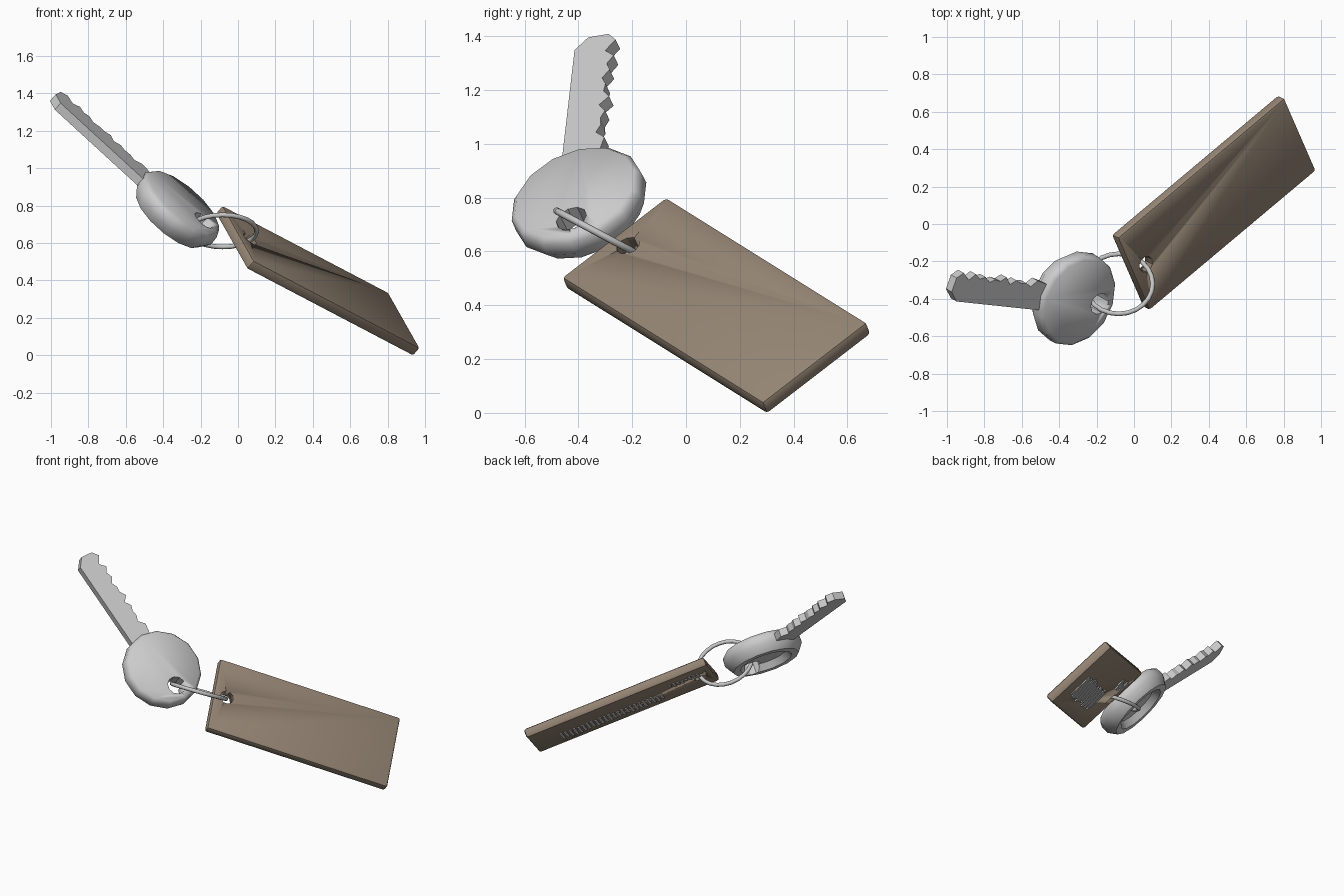
import bpy, bmesh, math, random
from mathutils import Matrix, Vector

if "Cube" in bpy.data.objects:
    bpy.data.objects.remove(bpy.data.objects["Cube"])

random.seed(4)


def material(name, col):
    m = bpy.data.materials.new(name)
    m.diffuse_color = (*col, 1)
    m.use_nodes = True
    m.node_tree.nodes["Principled BSDF"].inputs["Base Color"].default_value = m.diffuse_color
    return m


STEEL = material("key steel", (0.60, 0.60, 0.60))
WIRE = material("ring steel", (0.56, 0.56, 0.56))
BROWN = material("tag brown", (0.30, 0.235, 0.175))


def frame(origin, x, z):
    """Right-handed frame from an x direction and an approximate z direction."""
    x = Vector(x).normalized()
    y = Vector(z).cross(x).normalized()
    z = x.cross(y)
    m = Matrix((x, y, z)).transposed().to_4x4()
    m.translation = origin
    return m


def finish(name, bm, mat, mtx, angle=35):
    bmesh.ops.recalc_face_normals(bm, faces=bm.faces[:])
    me = bpy.data.meshes.new(name)
    bm.to_mesh(me)
    bm.free()
    me.transform(mtx)
    ob = bpy.data.objects.new(name, me)
    bpy.context.collection.objects.link(ob)
    me.materials.append(mat)
    bpy.ops.object.select_all(action='DESELECT')
    ob.select_set(True)
    bpy.context.view_layer.objects.active = ob
    bpy.ops.object.shade_smooth_by_angle(angle=math.radians(angle))
    return ob


def add_box(bm, lo, hi):
    c = [(a + b) / 2 for a, b in zip(lo, hi)]
    s = [b - a for a, b in zip(lo, hi)]
    bmesh.ops.create_cube(bm, size=1, matrix=Matrix.Translation(c) @ Matrix.Diagonal((*s, 1)))


def drill(ob, mtx, x, y, r, segs=10):
    """Cut a round hole through a part along its local z."""
    bm = bmesh.new()
    bmesh.ops.create_cone(bm, cap_ends=True, segments=segs, radius1=r, radius2=r,
                          depth=0.6, matrix=Matrix.Translation((x, y, 0)))
    cutter = finish("hole_cutter", bm, ob.data.materials[0], mtx)
    cutter.hide_render = True
    mod = ob.modifiers.new("hole", 'BOOLEAN')
    mod.operation, mod.solver, mod.object = 'DIFFERENCE', 'EXACT', cutter
    bpy.ops.object.select_all(action='DESELECT')
    ob.select_set(True)
    bpy.context.view_layer.objects.active = ob
    # Hole goes last, after the shading modifier if there is one
    bpy.ops.object.modifier_apply(modifier=mod.name)
    bpy.data.objects.remove(cutter)


# Tag: local x runs across, y along its length, z out of the upper face
TAG = frame((-0.085, -0.075, 0.805), (0.327, -0.75, -0.577), (0.624, -0.288, 0.729))
W, L, T = 0.52, 1.255, 0.062
bm = bmesh.new()
add_box(bm, (0, 0, -T), (W, L, 0))
bmesh.ops.bevel(bm, geom=bm.edges[:], offset=0.016, segments=2, profile=0.5, affect='EDGES')
tag = finish("tag", bm, BROWN, TAG)
drill(tag, TAG, 0.26, 0.09, 0.045)

# Rough grey print on the underside of the tag
bm = bmesh.new()
for x0, x1, y0, y1, n in ((0.10, 0.20, 0.08, 0.30, 8), (0.22, 0.42, 0.36, 1.08, 24)):
    step = (y1 - y0) / n
    for i in range(n):
        y = y0 + i * step
        a = x0 + random.uniform(0, 0.04)
        b = x1 - random.uniform(0, 0.04)
        add_box(bm, (a, y, -T - 0.006), (b, y + step * 0.6, -T + 0.002))
finish("tag_print", bm, STEEL, TAG)

# Key: local x runs along the blade, teeth on -y, z out of the upper face
KEY = frame((-0.29, -0.415, 0.82), (-0.735, 0.078, 0.674), (0.616, -0.34, 0.711))

# Key head: lathed disc with a dished underside
profile = [(0.238, 0), (0.258, -0.022), (0.260, -0.075), (0.222, -0.13),
           (0.175, -0.13), (0.15, -0.085)]
N = 14
bm = bmesh.new()
rings = []
for r, z in profile:
    rings.append([bm.verts.new((r * math.cos(2 * math.pi * i / N),
                                r * math.sin(2 * math.pi * i / N), z)) for i in range(N)])
for p, q in zip(rings, rings[1:]):
    for i in range(N):
        bm.faces.new((p[i], p[(i + 1) % N], q[(i + 1) % N], q[i]))
bm.faces.new(rings[0])
bm.faces.new(rings[-1][::-1])
head = finish("key_head", bm, STEEL, KEY, 50)
drill(head, KEY, -0.145, 0.0, 0.06)

# Key blade: flat extruded outline with a row of teeth
outline = [(0.2, 0.08), (0.84, 0.08), (0.895, 0.03), (0.89, -0.05), (0.85, -0.082)]
teeth = 7
for i in range(teeth):
    s = 0.80 - i * 0.075
    outline += [(s, -0.045 - 0.012 * (i % 2)), (s - 0.038, -0.082 + 0.01 * (i % 3))]
outline += [(0.2, -0.06)]
bm = bmesh.new()
face = bm.faces.new([bm.verts.new((x, y, -0.08)) for x, y in outline])
ext = bmesh.ops.extrude_face_region(bm, geom=[face])
bmesh.ops.translate(bm, vec=(0, 0, 0.05),
                    verts=[g for g in ext["geom"] if isinstance(g, bmesh.types.BMVert)])
finish("key_blade", bm, STEEL, KEY, 20)

# Split ring linking the key head and the tag
RING = frame((-0.082, -0.32, 0.665), (1, 0, 0), (0, 0.47, 0.88))
R, r, SEG, SIDES = 0.182, 0.013, 24, 8
bm = bmesh.new()
grid = []
for i in range(SEG):
    a = 2 * math.pi * i / SEG
    grid.append([bm.verts.new(((R + r * math.cos(b)) * math.cos(a),
                               (R + r * math.cos(b)) * math.sin(a), r * math.sin(b)))
                 for b in (2 * math.pi * j / SIDES for j in range(SIDES))])
for i in range(SEG):
    p, q = grid[i], grid[(i + 1) % SEG]
    for j in range(SIDES):
        k = (j + 1) % SIDES
        bm.faces.new((p[j], q[j], q[k], p[k]))
finish("key_ring", bm, WIRE, RING, 60)
